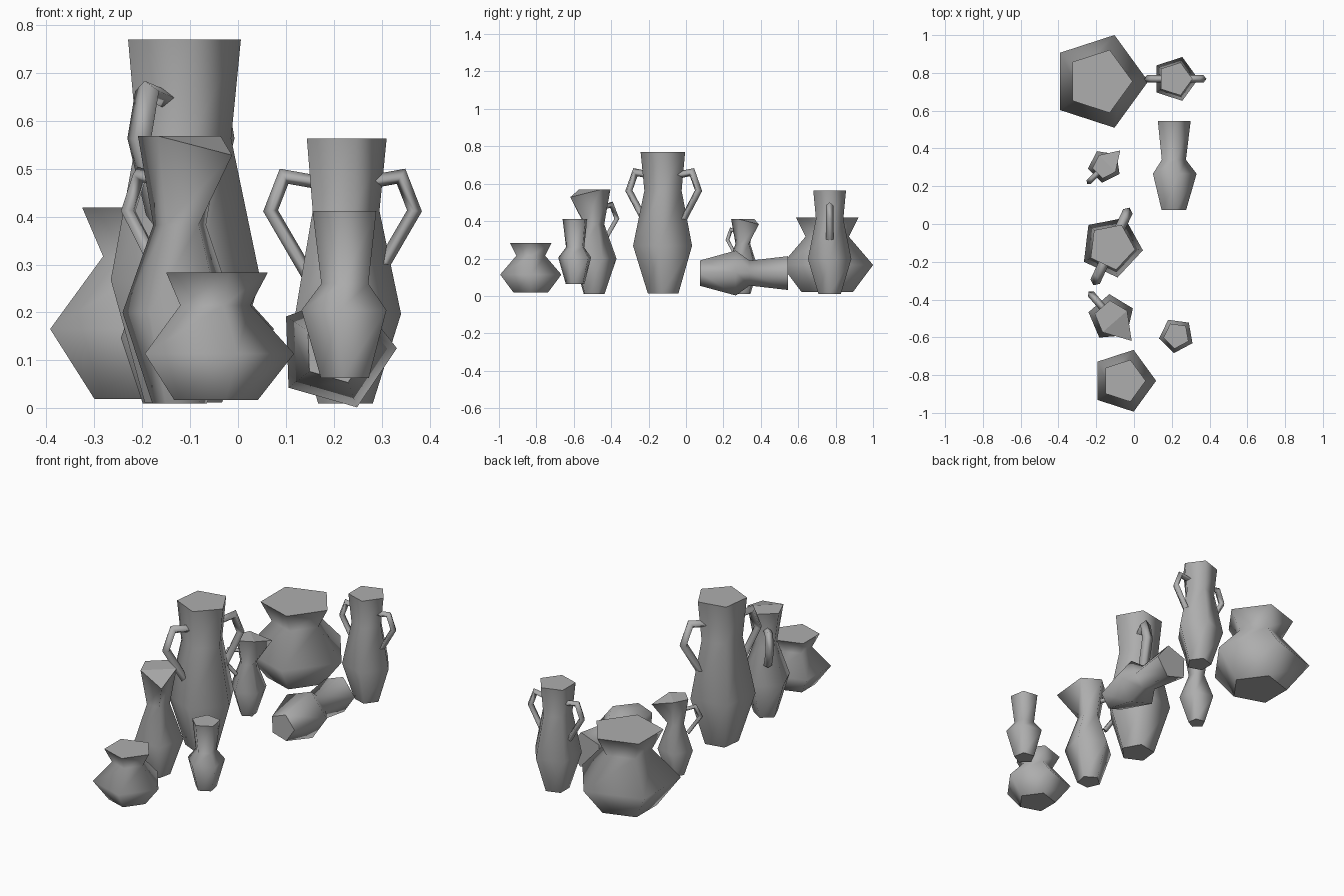
import bpy, bmesh, math
from mathutils import Vector, Matrix

if "Cube" in bpy.data.objects:
    bpy.data.objects.remove(bpy.data.objects["Cube"])

clay = bpy.data.materials.new("grey_clay")
clay.diffuse_color = (0.42, 0.42, 0.42, 1)
clay.use_nodes = True
clay.node_tree.nodes["Principled BSDF"].inputs["Base Color"].default_value = clay.diffuse_color

# profiles: (radius, height) from base to rim
BOWL = [(.096, 0), (.172, .097), (.081, .198), (.117, .266)]
AMPHORA = [(.063, 0), (.122, .187), (.077, .402), (.092, .553)]
JUG = [(.060, 0), (.124, .19), (.058, .373), (.091, .558)]
VASE = [(.053, 0), (.094, .142), (.052, .197), (.0706, .349)]

# handle centre lines: (radius, height)
AMPHORA_HANDLE = [(.055, .462), (.122, .474), (.150, .402), (.072, .268)]
JUG_HANDLE = [(.055, .462), (.128, .478), (.166, .402), (.080, .290)]


def add_pot(bm, profile, angle, spout=None):
    """Five-sided turned body with flat base and top; spout = (radius, height) of one rim corner."""
    rings = []
    for i, (r, z) in enumerate(profile):
        ring = []
        for k in range(5):
            a = angle + k * math.tau / 5
            rr, zz = r, z
            if spout and k == 0 and i == len(profile) - 1:
                rr, zz = spout
            ring.append(bm.verts.new((rr * math.cos(a), rr * math.sin(a), zz)))
        rings.append(ring)
    for lo, hi in zip(rings, rings[1:]):
        for k in range(5):
            j = (k + 1) % 5
            bm.faces.new((lo[k], lo[j], hi[j], hi[k])).smooth = True
    bm.faces.new(rings[0][::-1])
    if spout:
        # top split so that the spout corner folds down
        t = rings[-1]
        bm.faces.new((t[1], t[2], t[3], t[4]))
        bm.faces.new((t[0], t[1], t[4]))
    else:
        bm.faces.new(rings[-1])


def add_handle(bm, path, angle, half_w=.020, half_t=.014):
    """Diamond-section bar following a bent path in the radial plane."""
    out = Vector((math.cos(angle), math.sin(angle), 0))
    side = Vector((-math.sin(angle), math.cos(angle), 0))
    up = Vector((0, 0, 1))
    pts = [Vector(p) for p in path]
    rings = []
    for i, p in enumerate(pts):
        d0 = (p - pts[max(i - 1, 0)]) if i else (pts[1] - p)
        d1 = (pts[i + 1] - p) if i < len(pts) - 1 else d0
        d0, d1 = d0.normalized(), d1.normalized()
        n = Vector((-(d0 + d1).y, (d0 + d1).x)).normalized()
        n *= half_t / max(n.dot(Vector((-d0.y, d0.x))), .4)
        c = out * p.x + up * p.y
        off = out * n.x + up * n.y
        rings.append([bm.verts.new(c + v) for v in (off, side * half_w, -off, -side * half_w)])
    for a, b in zip(rings, rings[1:]):
        for k in range(4):
            j = (k + 1) % 4
            bm.faces.new((a[k], a[j], b[j], b[k])).smooth = True
    bm.faces.new(rings[0][::-1])
    bm.faces.new(rings[-1])


def make(name, profile, loc, degrees, scale=1, spout=None, handle=None, handle_at=(), lying=False):
    bm = bmesh.new()
    a = math.radians(degrees)
    add_pot(bm, profile, a, spout)
    for h in handle_at:
        add_handle(bm, handle, a + math.radians(h))
    bmesh.ops.recalc_face_normals(bm, faces=bm.faces)
    mat = Matrix.Scale(scale, 4)
    if lying:
        mat = Matrix.Rotation(-math.pi / 2, 4, 'X') @ mat
    bm.transform(Matrix.Translation(loc) @ mat)
    me = bpy.data.meshes.new(name)
    bm.to_mesh(me)
    bm.free()
    me.materials.append(clay)
    ob = bpy.data.objects.new(name, me)
    bpy.context.collection.objects.link(ob)
    return ob


# squat bowls
make("small_bowl", BOWL, (-.055, -.83, .017), 0)
make("large_bowl", BOWL, (-.183, .755, .02), 0, scale=1.5)

# two-handled vases
make("small_two_handled_vase", AMPHORA, (.218, .768, .01), 0,
     handle=AMPHORA_HANDLE, handle_at=(0, 180))
make("tall_two_handled_vase", AMPHORA, (-.119, -.119, .012), 65, scale=1.37,
     handle=AMPHORA_HANDLE, handle_at=(0, 180))

# jugs with a spout and one handle
make("large_jug", JUG, (-.12, -.495, .01), -49,
     spout=(.164, .518), handle=JUG_HANDLE, handle_at=(180,))
make("small_jug", JUG, (-.156, .306, .01), 45, scale=.72,
     spout=(.164, .518), handle=JUG_HANDLE, handle_at=(180,))

# plain vases, one standing and one lying down
make("standing_vase", VASE, (.225, -.59, .063), 46)
make("fallen_vase", VASE, (.205, .075, .121), -2, scale=1.345, lying=True)
